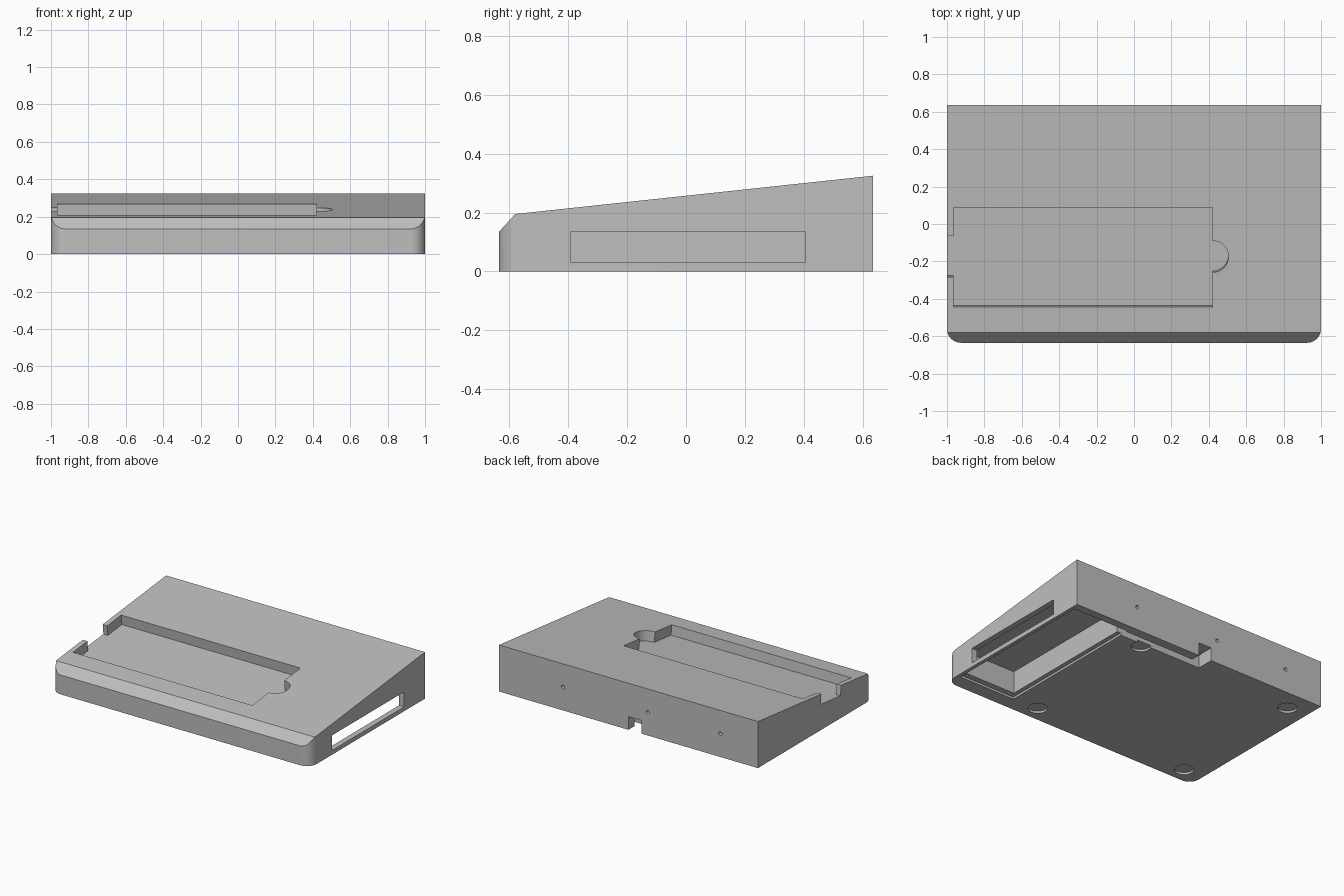
import bpy, bmesh, math
from mathutils import Matrix, Vector

cube = bpy.data.objects.get("Cube")
if cube:
    bpy.data.objects.remove(cube, do_unlink=True)

grey = bpy.data.materials.new("plain grey")
grey.use_nodes = True
colour = (0.52, 0.52, 0.52, 1)
grey.diffuse_color = colour
grey.node_tree.nodes["Principled BSDF"].inputs["Base Color"].default_value = colour

W, D = 1.0, 0.635
BACK_Z, EDGE_Y, EDGE_Z, FRONT_Z = 0.325, -0.58, 0.195, 0.135
TILT = math.atan2(BACK_Z - EDGE_Z, D - EDGE_Y)


def arc(cx, cy, r, start, end, steps):
    angles = [math.radians(start + (end - start) * i / steps) for i in range(steps + 1)]
    return [(cx + r * math.cos(a), cy + r * math.sin(a)) for a in angles]


def prism(name, outline, z0, z1, matrix=Matrix()):
    """Extrude a counter-clockwise outline from z0 to z1."""
    bm = bmesh.new()
    face = bm.faces.new([bm.verts.new((x, y, z0)) for x, y in outline])
    top = bmesh.ops.extrude_face_region(bm, geom=[face])["geom"]
    verts = [v for v in top if isinstance(v, bmesh.types.BMVert)]
    bmesh.ops.translate(bm, verts=verts, vec=(0, 0, z1 - z0))
    bmesh.ops.recalc_face_normals(bm, faces=bm.faces)
    bm.transform(matrix)
    mesh = bpy.data.meshes.new(name)
    bm.to_mesh(mesh)
    bm.free()
    mesh.materials.append(grey)
    obj = bpy.data.objects.new(name, mesh)
    bpy.context.collection.objects.link(obj)
    return obj


def rect(x0, x1, y0, y1):
    return [(x0, y0), (x1, y0), (x1, y1), (x0, y1)]


def cut(cutter):
    """Subtract a cutter from the body, then discard it."""
    cutter.hide_render = True
    bpy.context.view_layer.objects.active = body
    mod = body.modifiers.new("cut", "BOOLEAN")
    mod.operation = "DIFFERENCE"
    mod.solver = "EXACT"
    mod.object = cutter
    bpy.ops.object.modifier_apply(modifier=mod.name)
    bpy.data.objects.remove(cutter, do_unlink=True)


# Wedge body with rounded front corners
R = 0.075
plan = (arc(-W + R, -D + R, R, 180, 270, 12) + arc(W - R, -D + R, R, 270, 360, 12)
        + [(W, D), (-W, D)])
body = prism("wedge_body", plan, 0, 0.5)

# Sloping top and front chamfer
bm = bmesh.new()
bm.from_mesh(body.data)
for a, b in (((EDGE_Y, EDGE_Z), (D, BACK_Z)), ((-D, FRONT_Z), (EDGE_Y, EDGE_Z))):
    normal = Vector((0, a[1] - b[1], b[0] - a[0])).normalized()
    res = bmesh.ops.bisect_plane(bm, geom=bm.verts[:] + bm.edges[:] + bm.faces[:],
                                 plane_co=(0, *a), plane_no=normal, clear_outer=True)
    rim = [e for e in res["geom_cut"] if isinstance(e, bmesh.types.BMEdge)]
    bmesh.ops.contextual_create(bm, geom=rim)
bmesh.ops.recalc_face_normals(bm, faces=bm.faces)
bm.to_mesh(body.data)
bm.free()

# Tray recess in the slope, with side notch and finger scoop
tray = ([(-0.965, -0.445), (0.42, -0.445)] + arc(0.42, -0.175, 0.085, -90, 90, 24)
        + [(0.42, 0.09), (-0.965, 0.09), (-0.965, -0.065), (-1.1, -0.065),
           (-1.1, -0.285), (-0.965, -0.285)])
slope = Matrix.Translation((0, 0, EDGE_Z - EDGE_Y * math.tan(TILT))) @ Matrix.Rotation(TILT, 4, "X")
cut(prism("tray_cutter", tray, -0.07, 0.15, slope))

# Underside compartment, its cover ledge, and cable channel with rear exit
cut(prism("compartment_cutter", rect(0.57, 0.96, -0.495, 0.575), -0.1, 0.17))
cut(prism("ledge_cutter", rect(0.54, 0.975, -0.535, 0.58), -0.1, 0.015))
cut(prism("channel_cutter", rect(-0.1, 0.65, 0.515, 0.57), -0.1, 0.09))
cut(prism("cable_exit_cutter", rect(-0.1, 0.0, 0.54, 0.7), -0.1, 0.092))

# Side slot into the compartment
cut(prism("side_slot_cutter", rect(0.9, 1.1, -0.392, 0.406), 0.03, 0.135))

# Round foot recesses and cover screw holes
for x in (-0.85, 0.35):
    for y in (-0.525, 0.485):
        cut(prism("foot_cutter", arc(x, y, 0.062, 0, 348.75, 31), -0.1, 0.015))
for x in (0.6, 0.935):
    cut(prism("screw_cutter", arc(x, -0.515, 0.009, 0, 330, 11), -0.1, 0.06))

# Small holes in the back face
for x in (-0.71, -0.15, 0.505):
    turn = Matrix.Translation((x, D, 0.163)) @ Matrix.Rotation(math.pi / 2, 4, "X")
    cut(prism("back_hole_cutter", arc(0, 0, 0.013, 0, 337.5, 15), -0.05, 0.05, turn))

# Smooth curved walls, crisp edges
bpy.ops.object.select_all(action="DESELECT")
body.select_set(True)
bpy.context.view_layer.objects.active = body
bpy.ops.object.shade_smooth_by_angle(angle=math.radians(30))
